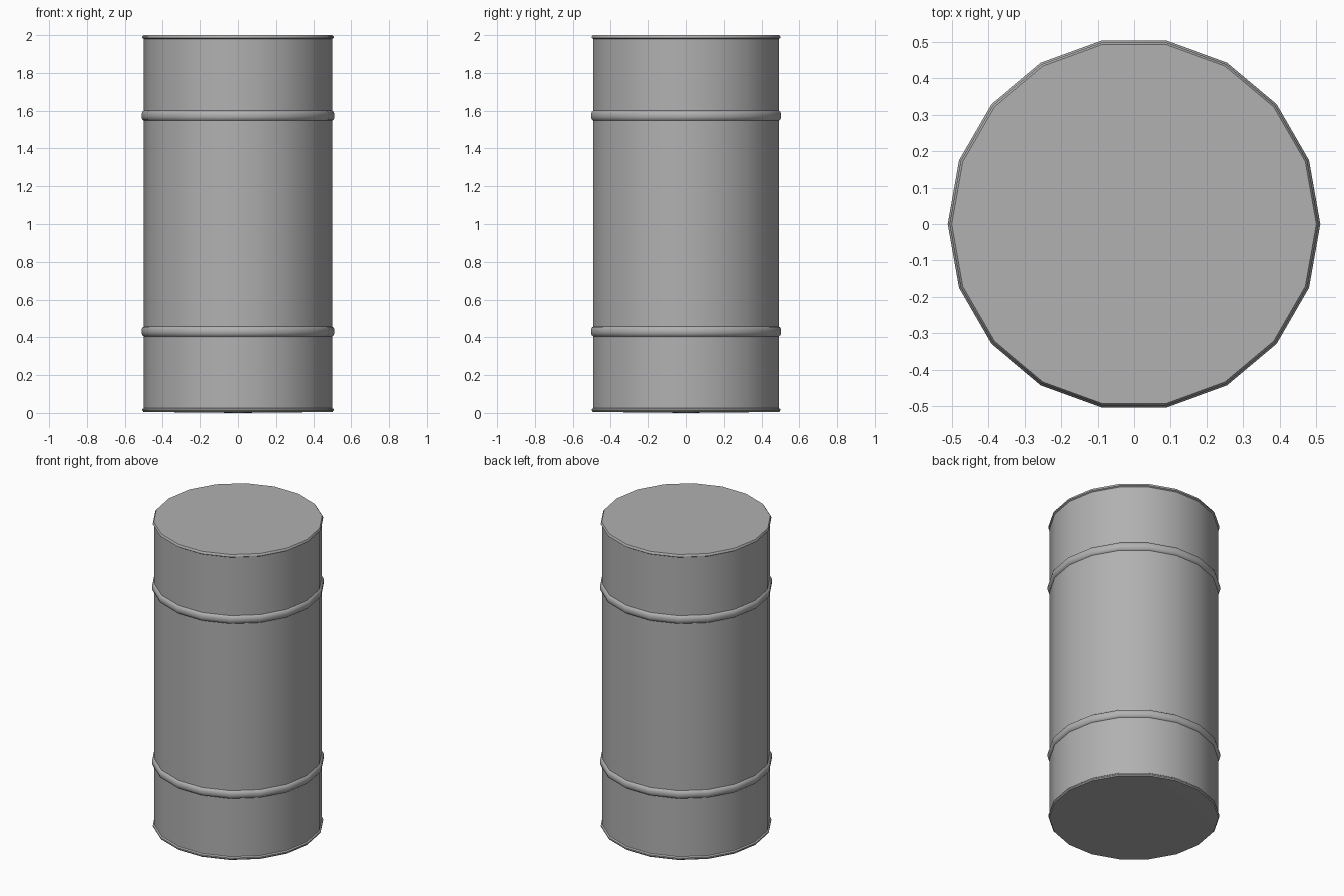
import bpy, bmesh, math

if "Cube" in bpy.data.objects:
    bpy.data.objects.remove(bpy.data.objects["Cube"])

SIDES = 18


def hoop(z0, z1, r_in, r_out):
    """Profile points for a rounded raised hoop between two heights."""
    h = z1 - z0
    return [(r_in, z0), (r_out - 0.004, z0 + 0.12 * h), (r_out, z0 + 0.38 * h),
            (r_out, z0 + 0.62 * h), (r_out - 0.004, z0 + 0.88 * h), (r_in, z1)]


def lathe(name, profile, material):
    """Revolve (radius, z) points around z; the ends on the axis share one vertex."""
    bm = bmesh.new()
    bottom = bm.verts.new((0, 0, profile[0][1]))
    top = bm.verts.new((0, 0, profile[-1][1]))
    rings = [[bm.verts.new((r * math.cos(2 * math.pi * i / SIDES),
                            r * math.sin(2 * math.pi * i / SIDES), z))
              for i in range(SIDES)] for r, z in profile[1:-1]]
    for i in range(SIDES):
        j = (i + 1) % SIDES
        bm.faces.new((bottom, rings[0][j], rings[0][i]))
        for a, b in zip(rings, rings[1:]):
            bm.faces.new((a[i], a[j], b[j], b[i]))
        bm.faces.new((top, rings[-1][i], rings[-1][j]))
    mesh = bpy.data.meshes.new(name)
    bm.to_mesh(mesh)
    bm.free()
    mesh.materials.append(material)
    obj = bpy.data.objects.new(name, mesh)
    bpy.context.collection.objects.link(obj)
    bpy.ops.object.select_all(action='DESELECT')
    obj.select_set(True)
    bpy.context.view_layer.objects.active = obj
    bpy.ops.object.shade_smooth_by_angle(angle=math.radians(40))
    return obj


# Dark grey painted metal
steel = bpy.data.materials.new("dark_steel")
steel.diffuse_color = (0.44, 0.44, 0.44, 1)
steel.use_nodes = True
steel.node_tree.nodes["Principled BSDF"].inputs["Base Color"].default_value = steel.diffuse_color

R = 0.499
# Nearly flat base and lower rim
profile = [(0, 0.0), (0.501, 0.005), (0.507, 0.012), (0.507, 0.02), (R, 0.026)]
# Two rolling hoops
profile += hoop(0.405, 0.457, R, 0.512)
profile += hoop(1.547, 1.60, R, 0.512)
# Upper rim and flat lid with a crisp edge
profile += [(R, 1.98), (0.507, 1.985), (0.507, 1.992), (0.501, 2.0), (0, 2.0)]
lathe("drum_barrel", profile, steel)
